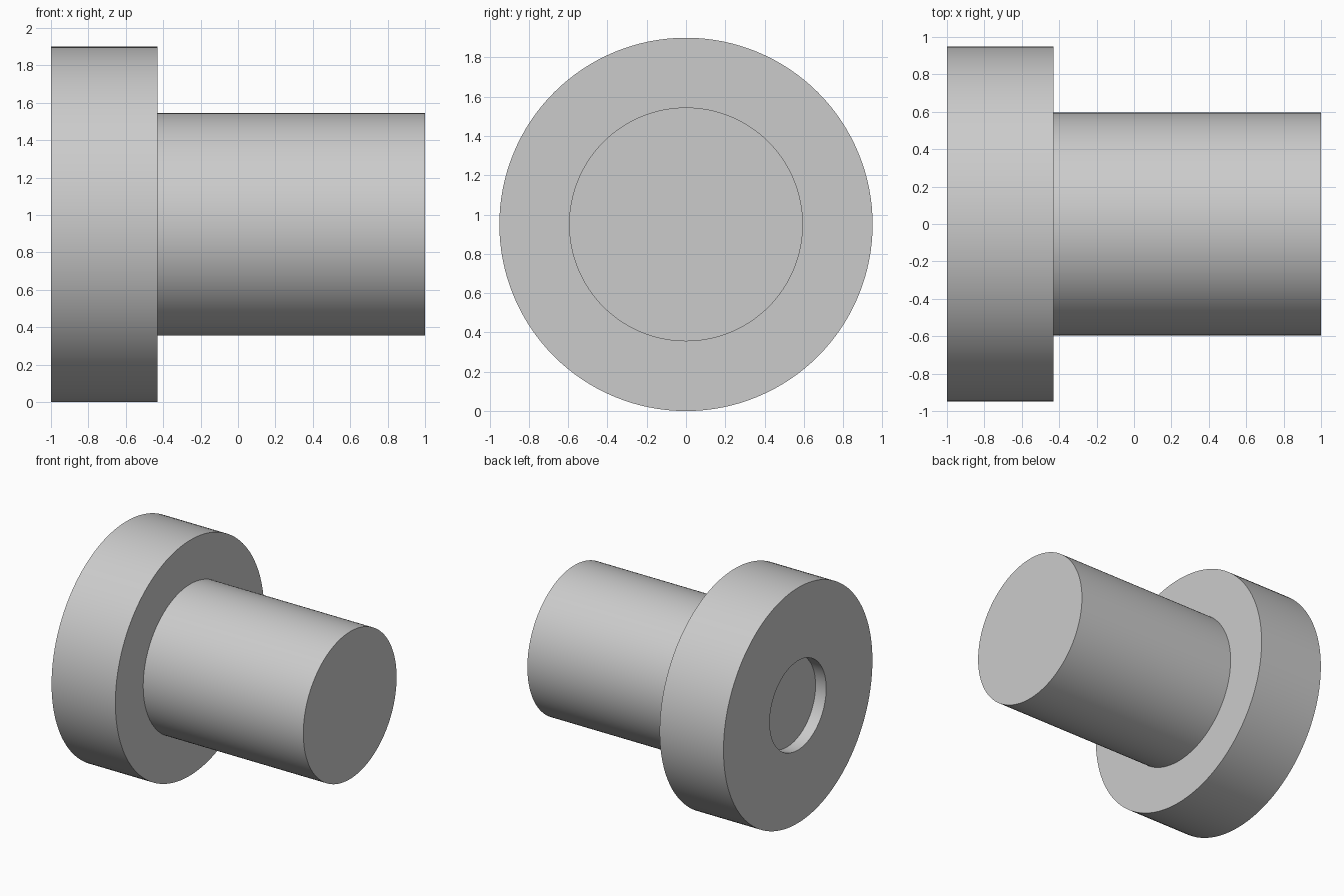
import bpy
import bmesh
import math

cube = bpy.data.objects.get("Cube")
if cube:
    bpy.data.objects.remove(cube, do_unlink=True)

SEGMENTS = 128
HEAD_R, SHAFT_R, RECESS_R = 0.95, 0.595, 0.36
HEAD_END, SHAFT_END = -0.43, 1.0
BACK, RECESS_FLOOR = -1.0, -0.905

# Plain grey material
grey = bpy.data.materials.new("plain_grey")
grey.use_nodes = True
colour = (0.6, 0.6, 0.6, 1.0)
grey.diffuse_color = colour
grey.node_tree.nodes["Principled BSDF"].inputs["Base Color"].default_value = colour

# Half section (x along the axis, radius): recess, head, shoulder, shaft
profile = [
    (RECESS_FLOOR, 0), (RECESS_FLOOR, RECESS_R), (BACK, RECESS_R),
    (BACK, HEAD_R), (HEAD_END, HEAD_R), (HEAD_END, SHAFT_R),
    (SHAFT_END, SHAFT_R), (SHAFT_END, 0),
]

# Revolve the section around the x axis
bm = bmesh.new()
verts = [bm.verts.new((x, 0, r)) for x, r in profile]
edges = [bm.edges.new(pair) for pair in zip(verts, verts[1:])]
bmesh.ops.spin(bm, geom=verts + edges, cent=(0, 0, 0), axis=(1, 0, 0),
               angle=math.tau, steps=SEGMENTS, use_merge=True)
bmesh.ops.remove_doubles(bm, verts=bm.verts, dist=0.0001)

# Merge each flat end fan into a single disc
poles = [v for v in bm.verts if math.hypot(v.co.y, v.co.z) < 0.001]
bmesh.ops.dissolve_verts(bm, verts=poles)
bmesh.ops.recalc_face_normals(bm, faces=bm.faces)

mesh = bpy.data.meshes.new("flanged_pin")
bm.to_mesh(mesh)
bm.free()
mesh.materials.append(grey)

pin = bpy.data.objects.new("flanged_pin", mesh)
pin.location.z = HEAD_R
bpy.context.collection.objects.link(pin)

# Smooth round walls with crisp rims
bpy.ops.object.select_all(action="DESELECT")
pin.select_set(True)
bpy.context.view_layer.objects.active = pin
bpy.ops.object.shade_smooth_by_angle(angle=math.radians(30))
